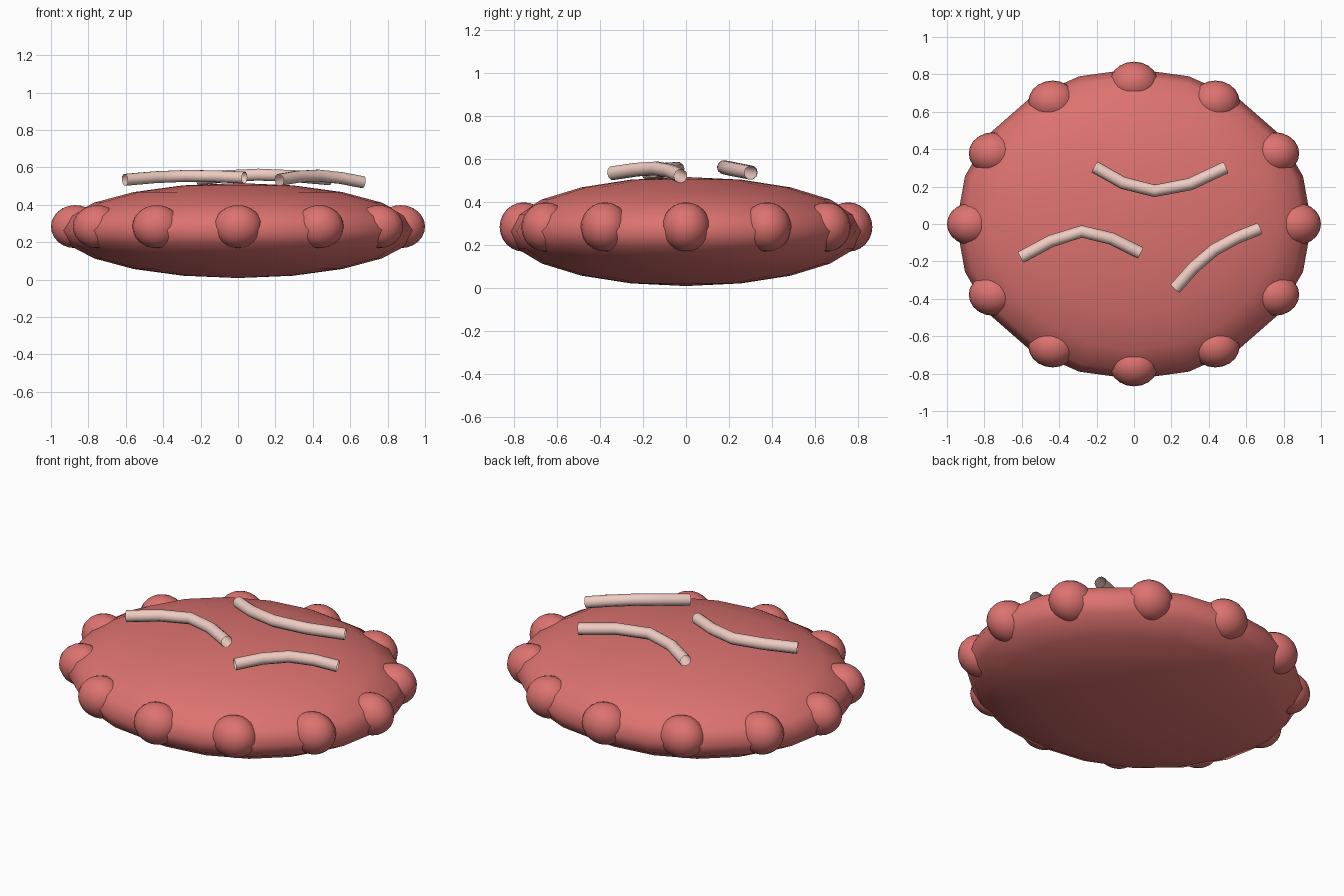
import bpy
from math import sin, cos, radians

if "Cube" in bpy.data.objects:
    bpy.data.objects.remove(bpy.data.objects["Cube"])


def material(name, rgb):
    mat = bpy.data.materials.new(name)
    mat.diffuse_color = (*rgb, 1)
    mat.use_nodes = True
    mat.node_tree.nodes["Principled BSDF"].inputs["Base Color"].default_value = mat.diffuse_color
    return mat


meat = material("meat", (0.72, 0.17, 0.16))
fat = material("fat", (0.86, 0.60, 0.54))


def ellipsoid(name, loc, radii, segments, rings):
    bpy.ops.mesh.primitive_uv_sphere_add(segments=segments, ring_count=rings, radius=1, location=loc)
    ob = bpy.context.object
    ob.name = name
    ob.scale = radii
    bpy.ops.object.transform_apply(location=False, rotation=False, scale=True)
    bpy.ops.object.shade_smooth()
    ob.data.materials.append(meat)
    return ob


# Flattened oval patty
ellipsoid("patty", (0, 0, 0.262), (0.95, 0.83, 0.254), 20, 10)

# Lumps around the rim
for i in range(12):
    a = radians(30 * i)
    ellipsoid(f"rim_lump_{i + 1}", (0.87 * cos(a), 0.755 * sin(a), 0.283),
              (0.13, 0.113, 0.115), 20, 12)


# Bent fat strips lying on top
def strip(name, points):
    cu = bpy.data.curves.new(name, 'CURVE')
    cu.dimensions = '3D'
    cu.bevel_depth = 0.033
    cu.bevel_resolution = 3
    sp = cu.splines.new('POLY')
    sp.points.add(len(points) - 1)
    for p, co in zip(sp.points, points):
        p.co = (*co, 1)
    sp.use_smooth = True
    cu.materials.append(fat)
    ob = bpy.data.objects.new(name, cu)
    bpy.context.collection.objects.link(ob)


strip("fat_strip_back", [(-0.21, 0.305, 0.536), (-0.06, 0.22, 0.553), (0.11, 0.177, 0.561),
                         (0.30, 0.213, 0.553), (0.49, 0.302, 0.536)])
strip("fat_strip_left", [(-0.605, -0.178, 0.533), (-0.445, -0.092, 0.547), (-0.28, -0.04, 0.554),
                         (-0.12, -0.078, 0.552), (0.035, -0.155, 0.545)])
strip("fat_strip_right", [(0.22, -0.345, 0.533), (0.32, -0.232, 0.55), (0.43, -0.138, 0.556),
                          (0.55, -0.073, 0.543), (0.67, -0.025, 0.52)])
